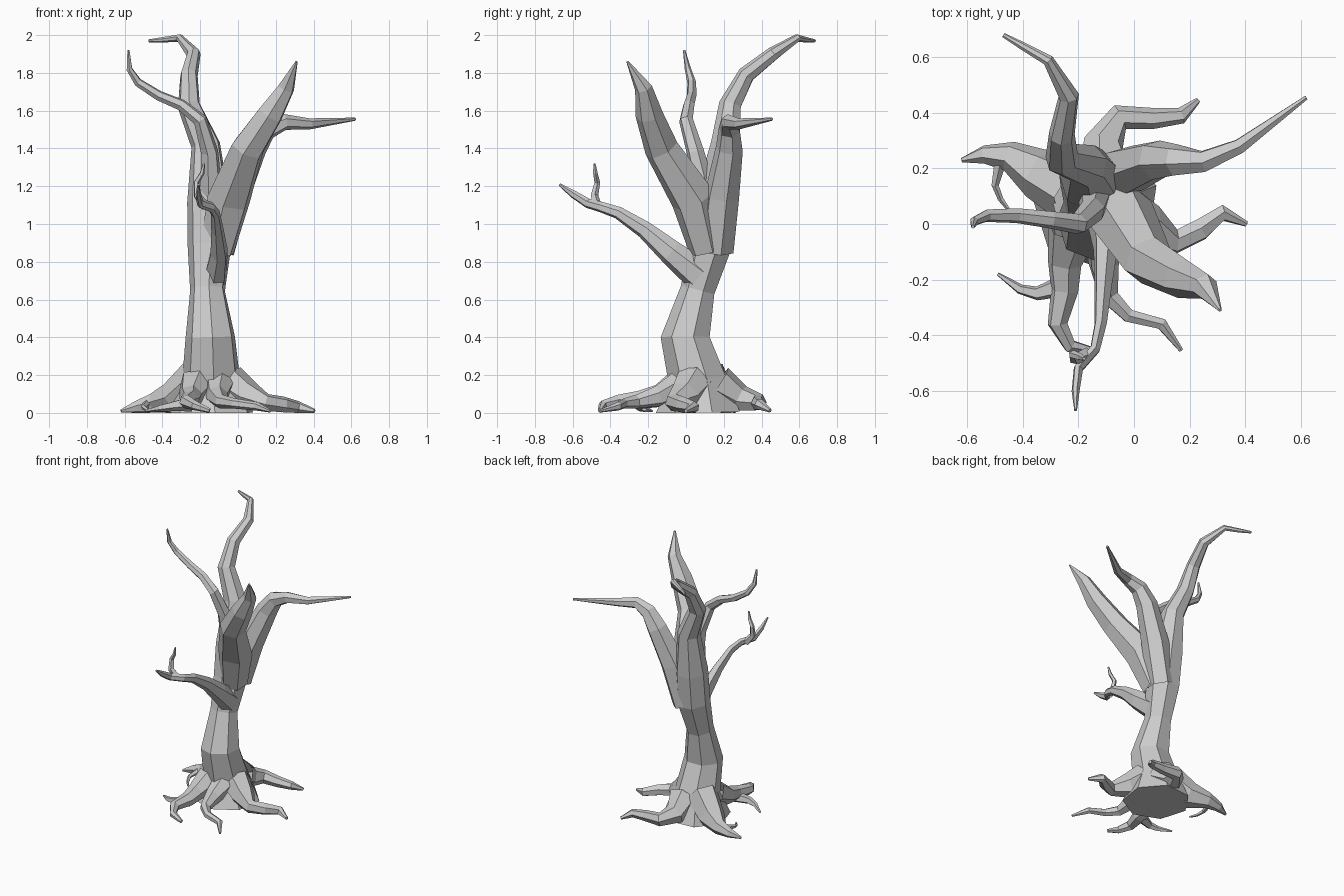
import bpy, bmesh, math
from mathutils import Vector


def limb(name, pts, sides=6, squash=1.0, twist=0.3, cap_start=False):
    """Faceted tapering tube through (x, y, z, radius) stations, kept above ground."""
    bm = bmesh.new()
    pos = [Vector(p[:3]) for p in pts]
    u = Vector((1, 0, 0))
    rings = []
    for i, p in enumerate(pts):
        a, b = pos[max(i - 1, 0)], pos[min(i + 1, len(pos) - 1)]
        t = (b - a).normalized()
        if i == 0 and abs(t.x) > 0.8:
            u = Vector((0, 1, 0))
        u = (u - t * u.dot(t)).normalized()
        v = t.cross(u)
        ring = []
        for k in range(sides):
            ang = twist + 2 * math.pi * k / sides
            r = p[3] * 1.05
            co = pos[i] + u * (math.cos(ang) * r * squash) + v * (math.sin(ang) * r)
            co.z = max(co.z, 0.0)
            ring.append(bm.verts.new(co))
        rings.append(ring)
    for r0, r1 in zip(rings, rings[1:]):
        for k in range(sides):
            n = (k + 1) % sides
            bm.faces.new((r0[k], r0[n], r1[n], r1[k]))
    bm.faces.new(rings[-1])
    if cap_start:
        bm.faces.new(rings[0][::-1])
    bmesh.ops.recalc_face_normals(bm, faces=bm.faces)
    me = bpy.data.meshes.new(name)
    bm.to_mesh(me)
    bm.free()
    ob = bpy.data.objects.new(name, me)
    bpy.context.collection.objects.link(ob)
    return ob


# Trunk, running on into the tallest rear branch
limb("trunk", [
    (-.14, .07, 0, .22), (-.14, .065, .17, .15), (-.145, .0, .40, .128),
    (-.16, .065, .65, .09), (-.15, .13, .88, .112), (-.155, .16, 1.12, .11),
    (-.17, .21, 1.42, .075), (-.26, .235, 1.63, .058), (-.26, .32, 1.79, .045),
    (-.235, .46, 1.90, .036), (-.31, .59, 1.985, .02), (-.40, .64, 1.975, .014),
    (-.47, .68, 1.97, .008)], sides=7, cap_start=True)

# Main branches
limb("branch_front_right", [
    (-.11, .11, .86, .09), (-.05, .04, 1.13, .115), (.05, -.13, 1.40, .088),
    (.17, -.195, 1.58, .07), (.255, -.225, 1.72, .045), (.31, -.31, 1.86, .006)])
limb("branch_back_right", [
    (-.11, .16, .86, .09), (-.03, .19, 1.15, .09), (.08, .23, 1.40, .07),
    (.15, .23, 1.50, .055), (.25, .225, 1.54, .04), (.38, .28, 1.53, .028),
    (.62, .455, 1.555, .008)])
limb("branch_left", [
    (-.14, .11, 1.12, .06), (-.15, .05, 1.38, .045), (-.20, .0, 1.55, .036),
    (-.30, .015, 1.63, .03), (-.42, .03, 1.68, .026), (-.53, .03, 1.75, .022),
    (-.575, .01, 1.82, .016), (-.58, -.01, 1.92, .006)])
limb("branch_front", [
    (-.12, .07, .73, .085), (-.10, -.08, .85, .065), (-.11, -.22, .97, .045),
    (-.12, -.36, 1.06, .032), (-.14, -.45, 1.09, .027), (-.20, -.52, 1.11, .025),
    (-.21, -.60, 1.16, .02), (-.21, -.67, 1.21, .007)], squash=.7)
limb("branch_front_twig", [
    (-.17, -.47, 1.09, .025), (-.215, -.485, 1.15, .02), (-.22, -.47, 1.22, .015),
    (-.19, -.48, 1.27, .012), (-.18, -.485, 1.32, .006)], sides=5)

# Roots spreading over the ground
limb("root_left", [
    (-.21, .11, .18, .11), (-.34, .18, .075, .09), (-.45, .245, .05, .052),
    (-.54, .25, .03, .032), (-.62, .23, .01, .008)])
limb("root_left_small", [
    (-.48, .23, .05, .022), (-.50, .14, .03, .013), (-.48, .09, .015, .01),
    (-.45, .05, .008, .006)], sides=5)
limb("root_back", [
    (-.10, .17, .15, .10), (-.11, .29, .075, .07), (-.05, .385, .055, .045),
    (.07, .38, .05, .036), (.17, .39, .045, .028), (.23, .445, .012, .01)])
limb("root_right", [
    (-.05, .04, .16, .10), (.05, -.01, .09, .08), (.15, -.065, .055, .045),
    (.24, -.02, .045, .04), (.32, .04, .03, .03), (.405, .0, .01, .01)])
limb("root_front_right", [
    (-.10, -.02, .15, .08), (-.11, -.14, .09, .055), (-.09, -.26, .06, .035),
    (-.02, -.33, .05, .026), (.10, -.36, .035, .022), (.17, -.455, .01, .008)])
limb("root_front_left", [
    (-.22, -.02, .15, .09), (-.25, -.14, .09, .06), (-.25, -.24, .07, .048),
    (-.275, -.36, .06, .035), (-.23, -.44, .04, .025), (-.15, -.455, .012, .012)])
limb("root_front_left_small", [
    (-.25, -.22, .05, .04), (-.35, -.25, .035, .025), (-.41, -.235, .025, .018),
    (-.49, -.18, .01, .006)], sides=5)
